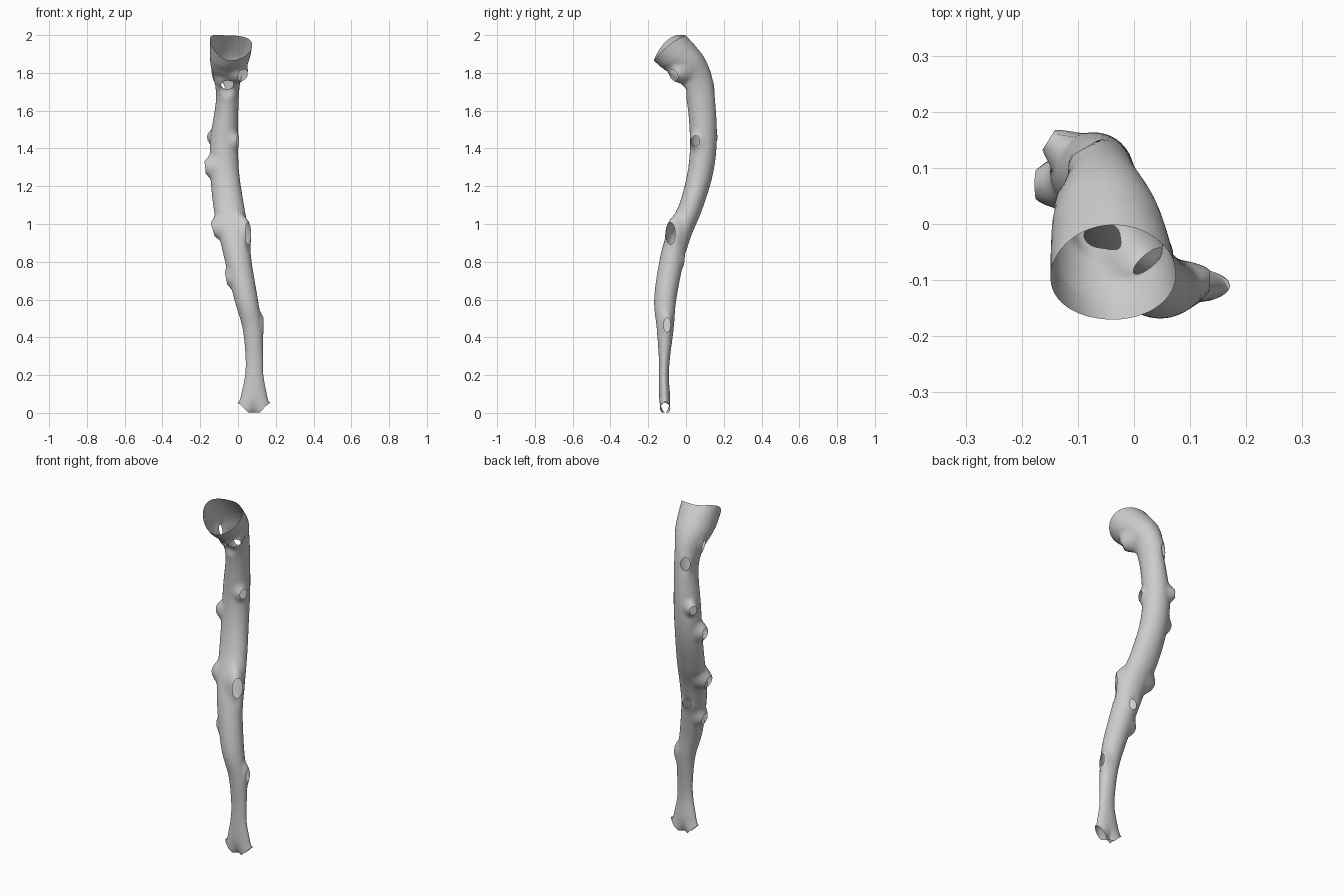
import bpy, bmesh, math
from mathutils import Vector

if "Cube" in bpy.data.objects:
    bpy.data.objects.remove(bpy.data.objects["Cube"])

# Vessel stations: x, y, z, half width, half depth, tilt in degrees
STATIONS = [
    (-.037, -.086, 1.932, .112, .107, 38),
    (-.042, -.043, 1.888, .106, .107, 31),
    (-.049, .004, 1.838, .095, .102, 22),
    (-.055, .050, 1.765, .070, .088, 10),
    (-.057, .079, 1.65, .060, .075, 0),
    (-.073, .092, 1.45, .073, .071, 0),
    (-.071, .077, 1.28, .076, .067, -15),
    (-.050, .028, 1.10, .081, .062, -24),
    (-.022, -.035, .95, .080, .063, -20),
    (.002, -.077, .80, .070, .063, -12),
    (.043, -.110, .60, .062, .058, -3),
    (.076, -.110, .45, .052, .045, 0),
    (.086, -.114, .30, .046, .030, 0),
    (.086, -.117, .20, .048, .026, 0),
    (.085, -.114, .10, .067, .029, 0),
    (.084, -.110, .002, .087, .033, 0),
]

# Branch mouths: centre, direction, radius, height stretch
BRANCHES = [
    ((-.152, .150, 1.46), (-.8, .5, 0), .021, 1.2),      # back left
    ((-.174, .070, 1.30), (-1, 0, -.1), .027, 1.2),      # side left
    ((-.090, .134, 1.71), (-.5, .85, 0), .025, 1.5),     # arch back
    ((-.134, .030, 1.79), (-1, -.2, -.2), .018, 1.7),    # arch left
    ((.000, .050, 1.44), (1, -.3, 0), .023, 1.2),        # upper right
    ((.054, -.082, .95), (.85, -.52, 0), .029, 2.0),     # middle right
    ((-.134, -.020, .97), (-1, 0, -.3), .030, 1.2),      # middle left
    ((-.063, -.085, .71), (-1, 0, -.2), .026, 1.2),      # lower left
    ((.000, -.010, .81), (-.1, 1, -.1), .025, 1.1),      # lower back
    ((.135, -.100, .465), (1, 0, 0), .018, 2.1),         # lower right
    ((-.057, -.020, 1.737), (0, -.7, -.7), .032, 1.0),   # arch front
    ((.025, -.066, 1.788), (.6, -.7, -.35), .033, 1.0),  # arch right
]
SIDES, STEPS = 52, 14


def spline(a, b, c, d, t):
    return [.5 * (2*q + (r-p)*t + (2*p-5*q+4*r-s)*t*t + (3*q-p-3*r+s)*t**3)
            for p, q, r, s in zip(a, b, c, d)]


def vessel_ring(s, fork, rim):
    x, y, z, a, b, tilt = s
    t = math.radians(tilt)
    ring = []
    for i in range(SIDES):
        ang = 2 * math.pi * i / SIDES
        c, d = math.cos(ang), math.sin(ang) * b
        # the lower end pinches into two side-facing mouths
        d *= 1 - fork * (1 - min(1, abs(c) * 1.7 + .05))
        lift = fork * max(0, abs(c) - .35) * .09
        # the upper rim rises at its sides, more on the left
        up = rim * (.045 if c < 0 else .016) * c * c
        ring.append((x + a*c, y + d*math.cos(t) - up*.2,
                     z + d*math.sin(t) + lift + up))
    return ring


def open_branch(bm, tip, direction, r, stretch):
    """Pull the wall out to a branch mouth and open it."""
    d = Vector(direction).normalized()
    u = d.cross(Vector((0, 0, 1))).normalized()
    v = u.cross(d)
    tip = Vector(tip)
    near = []
    for vert in bm.verts:
        o = vert.co - tip
        a, b, h = o.dot(u), o.dot(v) / stretch, o.dot(d)
        if abs(h) < .07 and math.hypot(a, b) < 2.2 * r and vert.normal.dot(d) > 0:
            near.append((vert, a, b, h))
    inside = {vt for vt, a, b, h in near if math.hypot(a, b) < r}
    faces = [f for f in bm.faces if any(vt in inside for vt in f.verts)]
    rim = {vt for f in faces for vt in f.verts} - inside
    for vert, a, b, h in near:
        if vert in inside:
            continue
        rho = math.hypot(a, b)
        if vert in rim:
            a, b, h = a * r / rho, b * r / rho, 0
        else:
            k = max(0, 1 - (rho - r) / (1.2 * r))
            h *= 1 - k * k * (3 - 2 * k)
            a, b = a * (1 - .12 * k), b * (1 - .12 * k)
        vert.co = tip + u*a + v*b*stretch + d*h
    bmesh.ops.delete(bm, geom=faces, context='FACES')
    bm.normal_update()


# Main vessel tube, walls facing outward
bm = bmesh.new()
rows = []
last = len(STATIONS) - 1
for k in range(last):
    pts = [STATIONS[min(max(k+o, 0), last)] for o in (-1, 0, 1, 2)]
    for j in range(STEPS + (k == last - 1)):
        t = j / STEPS
        ring = vessel_ring(spline(*pts, t), t*t if k == last - 1 else 0,
                           (1 - t) if k == 0 else 0)
        rows.append([bm.verts.new(p) for p in ring])
for r0, r1 in zip(rows, rows[1:]):
    for i in range(SIDES):
        n = (i + 1) % SIDES
        bm.faces.new((r0[i], r1[i], r1[n], r0[n]))
bm.normal_update()

# Flared branch openings
for branch in BRANCHES:
    open_branch(bm, *branch)

me = bpy.data.meshes.new("main_vessel")
bm.to_mesh(me)
bm.free()
for p in me.polygons:
    p.use_smooth = True
ob = bpy.data.objects.new("main_vessel", me)
bpy.context.collection.objects.link(ob)
